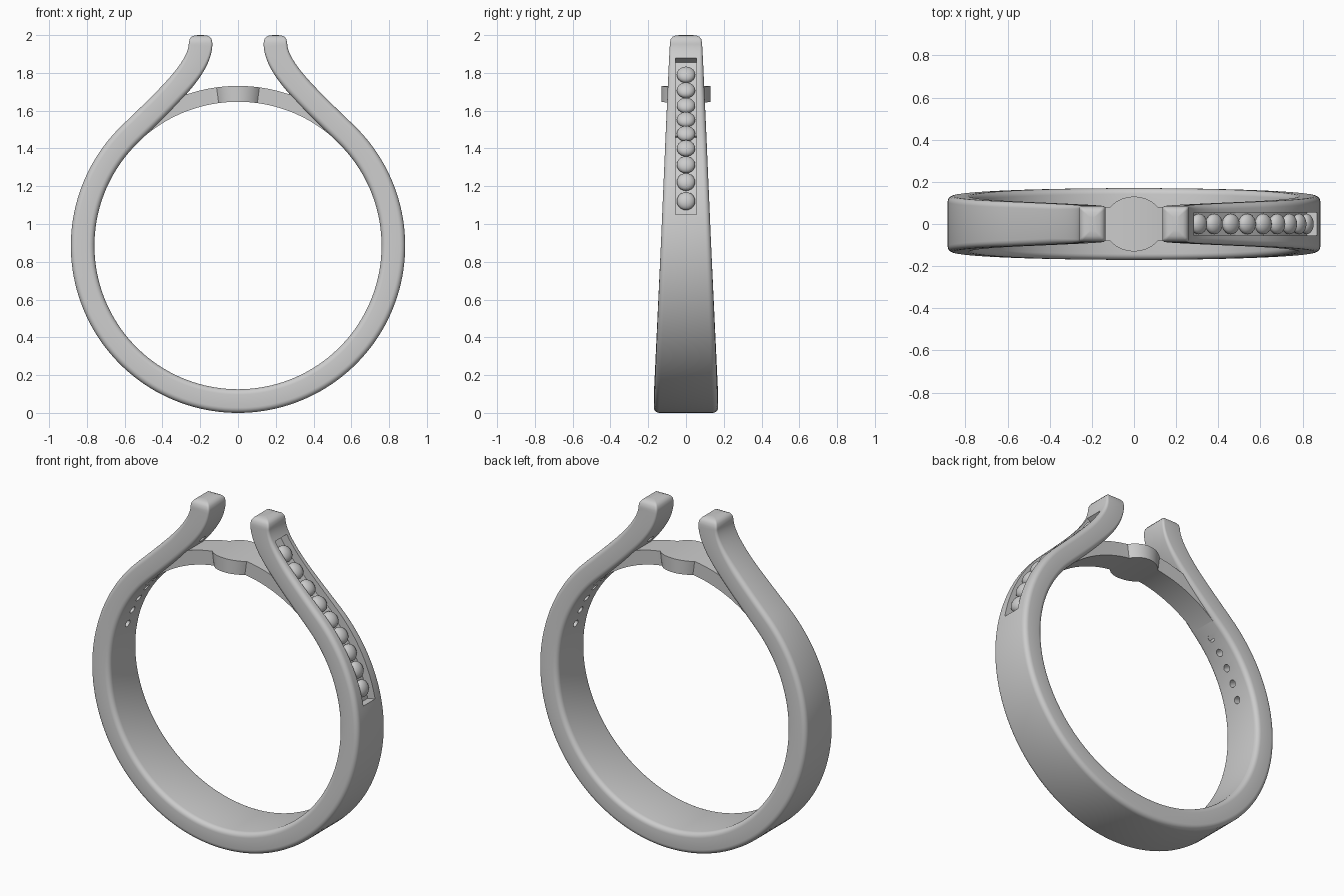
import bpy, bmesh
from math import sin, cos, pi, radians, sqrt
from mathutils import Vector, Matrix
from mathutils.geometry import interpolate_bezier

if "Cube" in bpy.data.objects:
    bpy.data.objects.remove(bpy.data.objects["Cube"])

CZ, R, HALF_T = 0.885, 0.8225, 0.0625      # ring centre, midline radius, half thickness


def make_object(name, bm):
    bmesh.ops.recalc_face_normals(bm, faces=bm.faces)
    me = bpy.data.meshes.new(name)
    bm.to_mesh(me)
    bm.free()
    ob = bpy.data.objects.new(name, me)
    bpy.context.collection.objects.link(ob)
    return ob


def sweep(name, stations):
    """Skin sections; a station is (point, normal, [(offset, y), ...])."""
    bm = bmesh.new()
    rings = [[bm.verts.new((p.x + n.x * o, y, p.z + n.z * o)) for o, y in sec]
             for p, n, sec in stations]
    for a, b in zip(rings, rings[1:]):
        for i in range(len(a)):
            j = (i + 1) % len(a)
            bm.faces.new((a[i], a[j], b[j], b[i]))
    bm.faces.new(rings[0])
    bm.faces.new(rings[-1])
    return make_object(name, bm)


def rounded(a, w, r, seg=5):
    pts = []
    for k, (sx, sy) in enumerate([(1, 1), (-1, 1), (-1, -1), (1, -1)]):
        for s in range(seg + 1):
            t = (k + s / seg) * pi / 2
            pts.append((sx * (a - r) + r * cos(t), sy * (w - r) + r * sin(t)))
    return pts


def box(lo, hi, w):
    return [(hi, w), (lo, w), (lo, -w), (hi, -w)]


def smooth(ob, angle=35):
    bpy.ops.object.select_all(action='DESELECT')
    ob.select_set(True)
    bpy.context.view_layer.objects.active = ob
    bpy.ops.object.shade_smooth_by_angle(angle=radians(angle))


def cut(ob, cutter):
    bpy.context.view_layer.objects.active = ob
    m = ob.modifiers.new("cut", 'BOOLEAN')
    m.operation, m.solver, m.object = 'DIFFERENCE', 'EXACT', cutter
    bpy.ops.object.modifier_apply(modifier=m.name)
    bpy.data.objects.remove(cutter)


# Right half of the midline: circle, then an S-curve up to the tip
A1 = radians(46)
path = [Vector((R * cos(t), 0, CZ + R * sin(t)))
        for t in (-pi / 2 + (A1 + pi / 2) * i / 60 for i in range(61))]
p0 = path[-1]
h1 = p0 + 0.3 * Vector((-sin(A1), 0, cos(A1)))
path += interpolate_bezier(p0, h1, Vector((.198, 0, 1.83)), Vector((.198, 0, 1.958)), 30)[1:]
frames = []
for i, p in enumerate(path):
    t = (path[min(i + 1, len(path) - 1)] - path[max(i - 1, 0)]).normalized()
    if i == 0:
        t = Vector((1, 0, 0))
    if i == len(path) - 1:
        t = Vector((0, 0, 1))
    frames.append((p, Vector((t.z, 0, -t.x))))


def at_outer_z(z):
    """Frame whose outer surface point lies at height z."""
    for (p, n), (q, m) in zip(frames, frames[1:]):
        za, zb = p.z + n.z * HALF_T, q.z + m.z * HALF_T
        if za <= z <= zb:
            f = (z - za) / (zb - za)
            return p.lerp(q, f), n.lerp(m, f).normalized()


# Tapered shank with rounded edges and softly capped tips
half = []
for p, n in frames:
    r = 0.028 - 0.016 * min(1, max(0, (p.z - 1.7) / 0.25))
    half.append((p, n, rounded(HALF_T, 0.173 - 0.045 * p.z, r)))
tip, tn = frames[-1]
for up, inset in [(.02, .004), (.033, .014), (.039, .028), (.042, .05)]:
    half.append((tip + Vector((0, 0, up)), tn,
                 rounded(HALF_T - inset, 0.085 - inset, 0.012 * (1 - inset / .06))))
left = [(Vector((-p.x, 0, p.z)), Vector((-n.x, 0, n.z)), s) for p, n, s in half[:0:-1]]
shank = sweep("shank", left + half)

# Stone channel in the right shoulder
N = 30
channel = [at_outer_z(1.05 + 0.83 * i / N) for i in range(N + 1)]
cut(shank, sweep("channel_cutter",
                 [(p, n, box(HALF_T - 0.05, HALF_T + 0.03, 0.055)) for p, n in channel]))

# Round holes from the inside, behind each stone place on both shoulders
gem_z = [1.13, 1.235, 1.33, 1.42, 1.5, 1.575, 1.65, 1.73, 1.81]
bm = bmesh.new()
for z in gem_z:
    p, n = at_outer_z(z)
    for s in (1, -1):
        d = Vector((s * n.x, 0, n.z))
        c = Vector((s * p.x, 0, p.z)) - d * 0.035
        bmesh.ops.create_cone(bm, cap_ends=True, segments=16, radius1=0.021, radius2=0.021,
                              depth=0.11, matrix=Matrix.Translation(c) @
                              d.to_track_quat('Z', 'Y').to_matrix().to_4x4())
cut(shank, make_object("hole_cutter", bm))
smooth(shank)

# Row of domed stones
for i, z in enumerate(gem_z):
    p, n = at_outer_z(z)
    bm = bmesh.new()
    bmesh.ops.create_uvsphere(bm, u_segments=20, v_segments=12, radius=0.049)
    mat = (Matrix.Translation(p + n * (HALF_T - 0.032)) @
           n.to_track_quat('Z', 'Y').to_matrix().to_4x4() @ Matrix.Diagonal((1, 1, 0.65, 1)))
    bmesh.ops.transform(bm, matrix=mat, verts=bm.verts)
    smooth(make_object(f"stone_{i + 1}", bm))

# Curved bridge under the setting, widening to a round pad in the middle
xs = [0.102 + 0.45 * i / 16 for i in range(17)]
xs = [-x for x in reversed(xs)] + [0.102 * i / 12 for i in range(-11, 12)] + xs
stations = []
for x in xs:
    n = Vector((x / 0.76, 0, sqrt(1 - (x / 0.76) ** 2)))
    w = max(0.08, sqrt(max(0, 0.13 ** 2 - x * x)))
    stations.append((Vector((0, 0, CZ)), n, box(0.762, 0.846, w)))
smooth(sweep("bridge", stations), 25)
